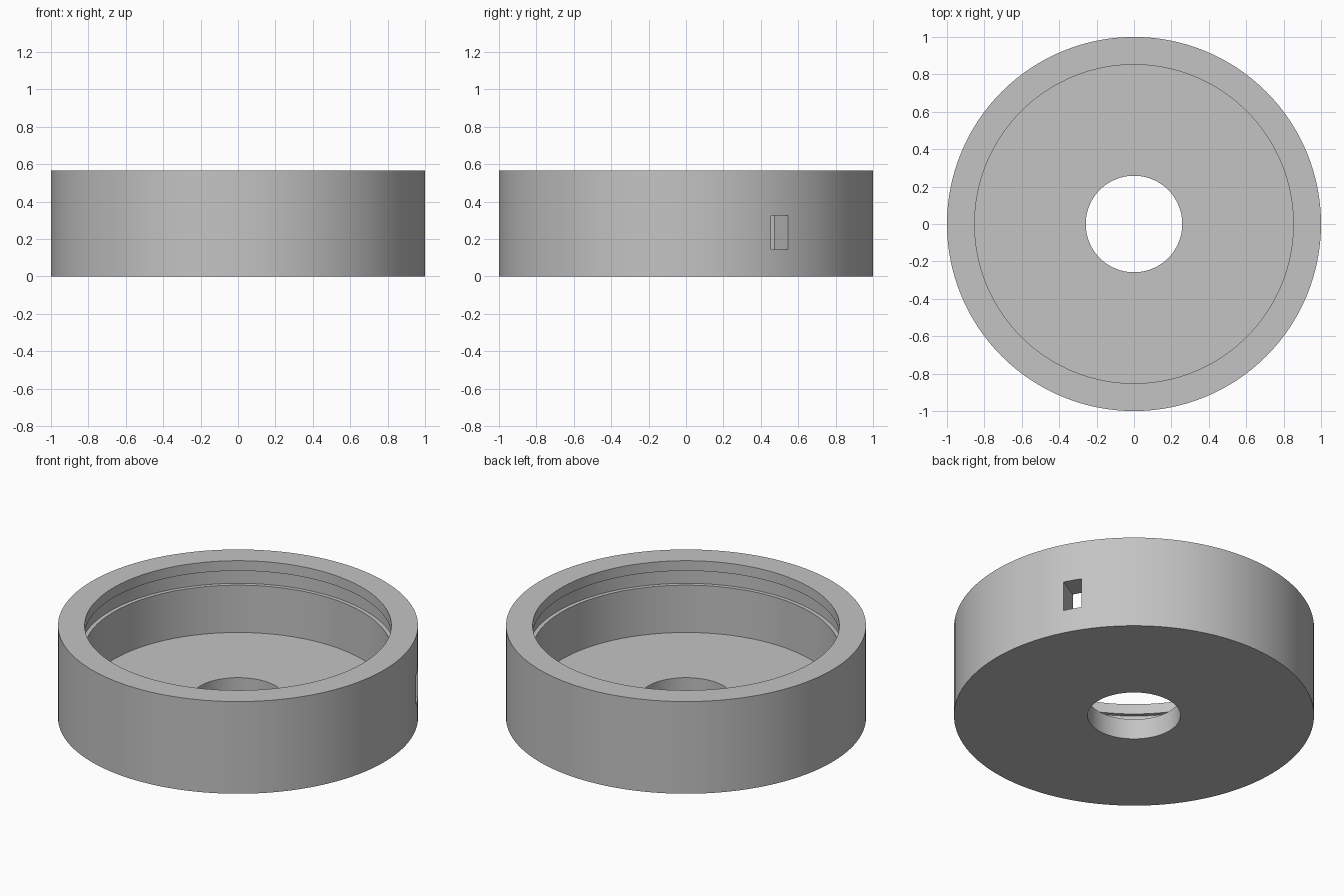
import bpy
import bmesh
from math import cos, sin, pi, radians
from mathutils import Matrix

cube = bpy.data.objects.get("Cube")
if cube:
    bpy.data.objects.remove(cube, do_unlink=True)

SEGMENTS = 128
HEIGHT, FLOOR = 0.565, 0.125
OUTER, INNER, GROOVE, HOLE = 1.0, 0.852, 0.876, 0.258
GROOVE_LOW, GROOVE_HIGH = 0.415, 0.503

grey = bpy.data.materials.new("light grey")
grey.use_nodes = True
color = (0.55, 0.55, 0.55, 1)
grey.diffuse_color = color
grey.node_tree.nodes["Principled BSDF"].inputs["Base Color"].default_value = color


def make_object(name, bm):
    bmesh.ops.recalc_face_normals(bm, faces=bm.faces)
    mesh = bpy.data.meshes.new(name)
    bm.to_mesh(mesh)
    bm.free()
    mesh.materials.append(grey)
    obj = bpy.data.objects.new(name, mesh)
    bpy.context.collection.objects.link(obj)
    return obj


# Round cup: closed section (radius, height) revolved around z
section = [
    (HOLE, 0), (OUTER, 0), (OUTER, HEIGHT), (INNER, HEIGHT),
    (INNER, GROOVE_HIGH), (GROOVE, GROOVE_HIGH),
    (GROOVE, GROOVE_LOW), (INNER, GROOVE_LOW),
    (INNER, FLOOR), (HOLE, FLOOR),
]
bm = bmesh.new()
rings = []
for i in range(SEGMENTS):
    a = 2 * pi * i / SEGMENTS
    rings.append([bm.verts.new((r * cos(a), r * sin(a), z)) for r, z in section])
for i, ring in enumerate(rings):
    after = rings[(i + 1) % SEGMENTS]
    for j in range(len(section)):
        k = (j + 1) % len(section)
        bm.faces.new((ring[j], after[j], after[k], ring[k]))
cup = make_object("round_cup", bm)

# Rectangular slot cut radially through the side wall
bm = bmesh.new()
bmesh.ops.create_cube(bm, size=1)
bmesh.ops.scale(bm, vec=(0.4, 0.104, 0.182), verts=bm.verts)
bmesh.ops.translate(bm, vec=(0.93, 0, 0.235), verts=bm.verts)
bmesh.ops.transform(bm, matrix=Matrix.Rotation(radians(30), 4, "Z"), verts=bm.verts)
cutter = make_object("slot_cutter", bm)
cutter.hide_render = True

slot = cup.modifiers.new("side_slot", "BOOLEAN")
slot.operation = "DIFFERENCE"
slot.solver = "EXACT"
slot.object = cutter

bpy.ops.object.select_all(action="DESELECT")
cup.select_set(True)
bpy.context.view_layer.objects.active = cup
bpy.ops.object.modifier_apply(modifier=slot.name)
bpy.data.objects.remove(cutter, do_unlink=True)
bpy.ops.object.shade_smooth_by_angle(angle=radians(30))
